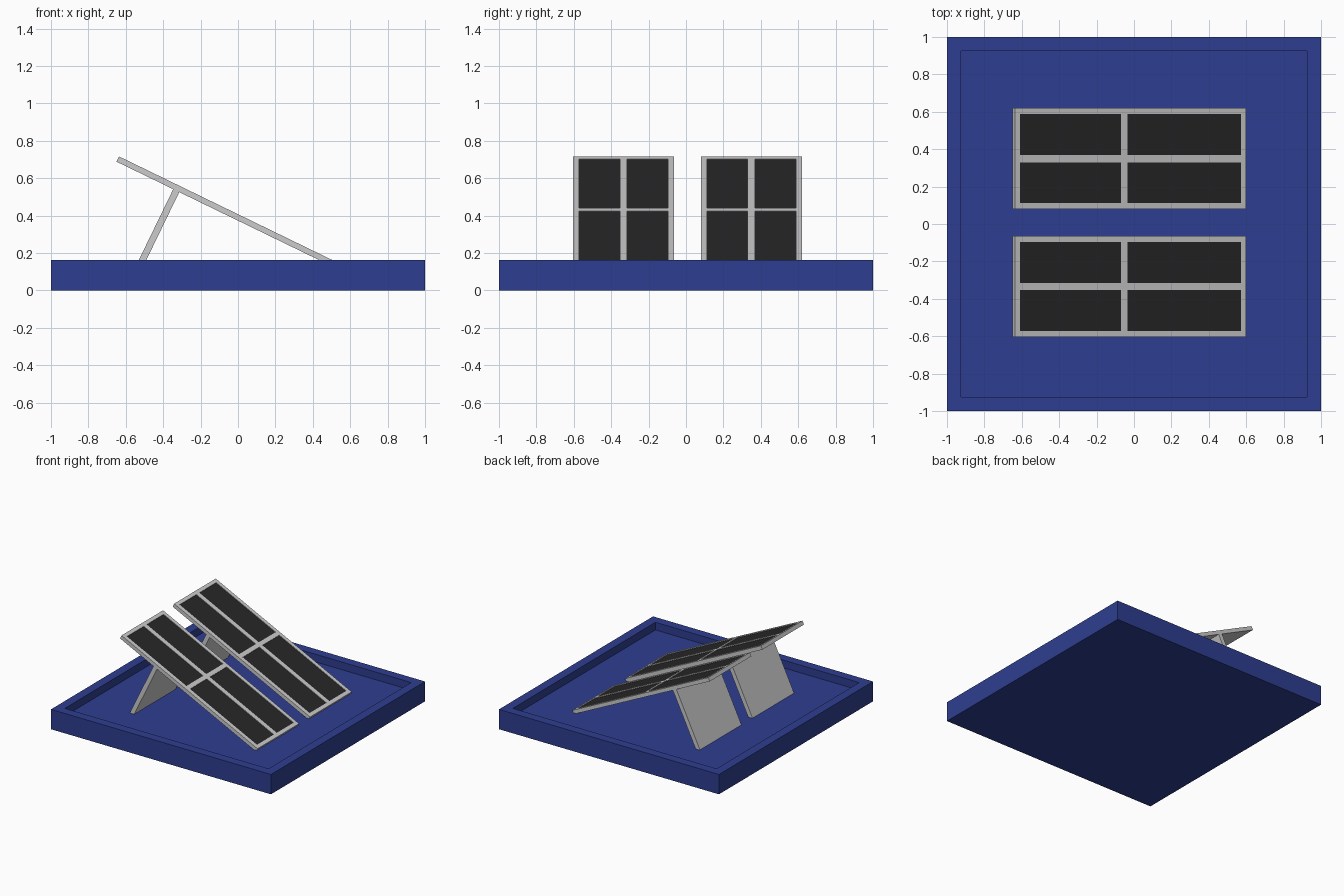
import bpy, bmesh
from math import radians
from mathutils import Matrix, Vector

if "Cube" in bpy.data.objects:
    bpy.data.objects.remove(bpy.data.objects["Cube"])


def material(name, rgb):
    m = bpy.data.materials.new(name)
    m.diffuse_color = (*rgb, 1)
    m.use_nodes = True
    m.node_tree.nodes["Principled BSDF"].inputs["Base Color"].default_value = m.diffuse_color
    return m


BLUE = material("blue", (0.027, 0.048, 0.28))
DARK = material("dark_glass", (0.02, 0.02, 0.02))


def add_object(name, bm, mat=None, matrix=Matrix()):
    bmesh.ops.recalc_face_normals(bm, faces=bm.faces)
    mesh = bpy.data.meshes.new(name)
    bm.to_mesh(mesh)
    bm.free()
    ob = bpy.data.objects.new(name, mesh)
    ob.matrix_world = matrix
    if mat:
        mesh.materials.append(mat)
    bpy.context.collection.objects.link(ob)
    return ob


def box_bm(lo, hi):
    lo, hi = Vector(lo), Vector(hi)
    bm = bmesh.new()
    bmesh.ops.create_cube(bm, size=1)
    size = hi - lo
    for v in bm.verts:
        v.co = Vector(a * b for a, b in zip(v.co, size)) + (lo + hi) / 2
    return bm


# Square base tray with a sunken floor
bm = box_bm((-1, -1, 0), (1, 1, 0.163))
top = max(bm.faces, key=lambda f: f.calc_center_median().z)
bmesh.ops.inset_region(bm, faces=[top], thickness=0.105)
bmesh.ops.recalc_face_normals(bm, faces=bm.faces)
floor = bmesh.ops.extrude_discrete_faces(bm, faces=[top])["faces"]
bmesh.ops.translate(bm, verts=floor[0].verts, vec=(0, 0, -0.063))
add_object("base_tray", bm, BLUE)

# Panel layout: frame bars and openings along the slope (U) and across (V)
U = [-0.687, -0.657, -0.056, -0.020, 0.657, 0.687]
V = [-0.27, -0.238, -0.019, 0.019, 0.238, 0.27]
LIP, THICK = 0.008, 0.031

for side, y in (("back", 0.349), ("front", -0.334)):
    tilt = Matrix.Translation((-0.018, y, 0.4165)) @ Matrix.Rotation(radians(25.9), 4, 'Y')

    # Lattice frame around four openings
    bm = bmesh.new()
    grid = [[bm.verts.new((u, v, 0)) for v in V] for u in U]
    openings = []
    for i in range(5):
        for j in range(5):
            if i % 2 and j % 2:
                openings.append((i, j))
            else:
                bm.faces.new((grid[i][j], grid[i + 1][j], grid[i + 1][j + 1], grid[i][j + 1]))
    frame = add_object(side + "_panel_frame", bm, None, tilt)
    mod = frame.modifiers.new("thickness", 'SOLIDIFY')
    mod.thickness = LIP
    mod.offset = -1

    # Backing plate
    add_object(side + "_panel_backing",
               box_bm((U[0], V[0], -THICK), (U[-1], V[-1], -LIP)), None, tilt)

    # Dark cells set just below the frame
    for n, (i, j) in enumerate(openings, 1):
        add_object(f"{side}_solar_cell_{n}",
                   box_bm((U[i], V[j], -LIP), (U[i + 1], V[j + 1], -0.004)), DARK, tilt)

    # Support plate at right angles to the panel
    add_object(side + "_support_plate",
               box_bm((-0.350, V[0], -0.52), (-0.314, V[-1], -THICK)), None, tilt)
